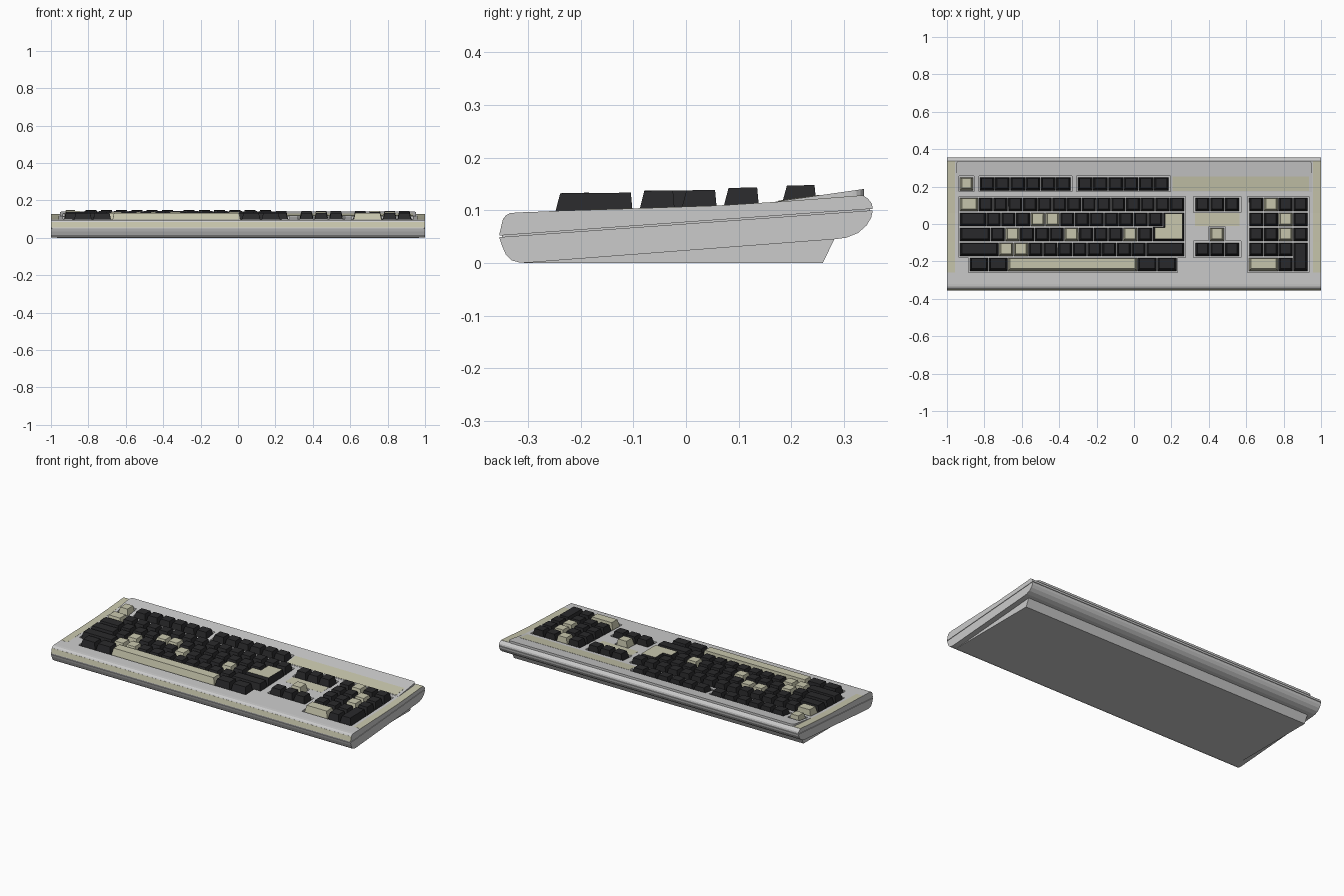
import bpy, bmesh, math

if "Cube" in bpy.data.objects:
    bpy.data.objects.remove(bpy.data.objects["Cube"])


def material(name, rgb):
    m = bpy.data.materials.new(name)
    m.diffuse_color = (*rgb, 1)
    m.use_nodes = True
    m.node_tree.nodes["Principled BSDF"].inputs["Base Color"].default_value = m.diffuse_color
    return m


BEIGE = material("beige", (0.58, 0.57, 0.42))
DARK = material("charcoal", (0.022, 0.022, 0.024))


def finish(name, bm, *mats):
    bmesh.ops.recalc_face_normals(bm, faces=bm.faces)
    me = bpy.data.meshes.new(name)
    bm.to_mesh(me)
    bm.free()
    ob = bpy.data.objects.new(name, me)
    bpy.context.collection.objects.link(ob)
    for m in mats:
        me.materials.append(m)
    return ob


def loft(bm, low, high):
    """Closed solid between two matching loops of points."""
    a = [bm.verts.new(p) for p in low]
    b = [bm.verts.new(p) for p in high]
    n = len(a)
    faces = [bm.faces.new(a), bm.faces.new(b)]
    for i in range(n):
        faces.append(bm.faces.new((a[i], a[(i + 1) % n], b[(i + 1) % n], b[i])))
    return faces


def extrude_x(name, profile, x0, x1, *mats):
    bm = bmesh.new()
    loft(bm, [(x0, y, z) for y, z in profile], [(x1, y, z) for y, z in profile])
    return finish(name, bm, *mats)


TOP = [(-0.32, 0.096), (-0.26, 0.098), (-0.1, 0.103), (0.06, 0.1085), (0.18, 0.116), (0.337, 0.128)]


def top_z(y):
    for (y0, z0), (y1, z1) in zip(TOP, TOP[1:]):
        if y <= y1:
            return z0 + (z1 - z0) * (y - y0) / (y1 - y0)
    return TOP[-1][1]


# Case halves, seam core and underside foot
lower_case = extrude_x("lower_case", [
    (-0.355, 0.049), (-0.350, 0.033), (-0.342, 0.015), (-0.332, 0.005), (-0.315, 0.0005),
    (-0.295, 0.001), (0.282, 0.045), (0.305, 0.048), (0.327, 0.057), (0.343, 0.071),
    (0.352, 0.086), (0.355, 0.100)], -1, 1)
upper_case = extrude_x("upper_case", [
    (-0.355, 0.052), (-0.347, 0.084), (-0.343, 0.090), (-0.335, 0.0945), *TOP,
    (0.346, 0.122), (0.353, 0.113), (0.355, 0.103)], -1, 1)
extrude_x("seam_core", [(-0.35, 0.046), (-0.35, 0.056), (0.35, 0.107), (0.35, 0.096)], -0.995, 0.995)
extrude_x("underside_foot", [(-0.312, 0), (0.26, 0), (0.283, 0.047), (0.0, 0.03)], -0.967, 0.967)

# Raised rear panel: a wedge with rounded rear corners
bm = bmesh.new()
R = 0.022
plan = [(-0.953, 0.17), (0.953, 0.17)]
for cx, a0 in ((0.953 - R, 0), (-0.953 + R, 90)):
    for k in range(5):
        a = math.radians(a0 + k * 22.5)
        plan.append((cx + R * math.cos(a), 0.338 - R + R * math.sin(a)))
loft(bm, [(x, y, top_z(y) - 0.006) for x, y in plan],
     [(x, y, 0.1165 + (y - 0.17) * 0.1429) for x, y in plan])
rear_panel = finish("rear_panel", bm)

# Shallow wells that the key clusters sit in
WELLS = [(-0.936, 0.276, -0.178, 0.147), (-0.886, 0.232, -0.258, -0.17),
         (0.319, 0.571, 0.062, 0.147), (0.319, 0.571, -0.178, -0.092), (0.397, 0.489, -0.10, -0.015),
         (0.606, 0.936, -0.258, 0.147),
         (-0.936, -0.856, 0.174, 0.257), (-0.83, -0.332, 0.174, 0.257), (-0.308, 0.196, 0.174, 0.257)]
bm = bmesh.new()
for x0, x1, y0, y1 in WELLS:
    plan = [(x0, y0), (x1, y0), (x1, y1), (x0, y1)]
    loft(bm, [(x, y, top_z(y) - 0.012) for x, y in plan], [(x, y, 0.2) for x, y in plan])
cutter = finish("well_cutter", bm)
cutter.hide_render = True
cutter.hide_set(True)
cutter.display_type = 'WIRE'
for ob in (upper_case, rear_panel):
    m = ob.modifiers.new("wells", 'BOOLEAN')
    m.operation = 'DIFFERENCE'
    m.solver = 'EXACT'
    m.use_self = True
    m.object = cutter

# Beige trim: side rims, front lip, indicator strip, navigation plate
for side, s in (("left", -1), ("right", 1)):
    pts = [p for p in TOP[1:]]
    extrude_x(side + "_rim", [(y, z + 0.0006) for y, z in pts] + [(y, z - 0.002) for y, z in reversed(pts)],
              s * 0.956, s * 1.0, BEIGE)
extrude_x("front_lip", [(-0.3545, 0.056), (-0.3477, 0.084), (-0.346, 0.084), (-0.352, 0.056)], -1, 1, BEIGE)
extrude_x("indicator_strip", [(0.176, 0.112), (0.176, 0.1185), (0.254, 0.1295), (0.254, 0.115)],
          0.205, 0.935, BEIGE)
extrude_x("navigation_plate", [(-0.012, top_z(-0.012) - 0.002), (-0.012, top_z(-0.012) + 0.0005),
                               (0.058, top_z(0.058) + 0.0005), (0.058, top_z(0.058) - 0.002)],
          0.325, 0.565, BEIGE)

# Keys
U = 0.0787
G = 0.0018
ROW_Y = [0.105, 0.025, -0.055, -0.135, -0.215]
ROW_TOP = [0.143, 0.1385, 0.1375, 0.133, 0.133]
dark_keys, light_keys = bmesh.new(), bmesh.new()


def key(x0, x1, y0, y1, zt, light=False):
    x0, x1, y0, y1 = x0 + G, x1 - G, y0 + G, y1 - G
    low = [(x, y, top_z(y) - 0.013) for x, y in ((x0, y0), (x1, y0), (x1, y1), (x0, y1))]
    a, f, b = 0.010, 0.012, 0.004
    high = [(x0 + a, y0 + f, zt - 0.0006), (x1 - a, y0 + f, zt - 0.0006),
            (x1 - a, y1 - b, zt + 0.0006), (x0 + a, y1 - b, zt + 0.0006)]
    loft(light_keys if light else dark_keys, low, high)


def row(r, edges, lights=()):
    for i, (x0, x1) in enumerate(zip(edges, edges[1:])):
        key(x0, x1, ROW_Y[r] - 0.038, ROW_Y[r] + 0.036, ROW_TOP[r], i in lights)


def run(start, count, pitch=U):
    return [start + i * pitch for i in range(count + 1)]


# Main block, staggered
L, E = -0.932, 0.27
row(0, [L] + run(-0.832, 14), (0,))
row(1, [L] + run(-0.79, 12), (4, 5))
row(2, [L] + run(-0.768, 11), (2, 6, 10))
row(3, [L] + run(-0.723, 10) + [E], (1, 2))
row(4, [-0.88, -0.778, -0.675, 0.017, 0.123, 0.228], (2,))

# Function row
for x0, n, light in ((L, 1, True), (-0.826, 6, False), (-0.302, 6, False)):
    for i in range(n):
        p = 0.0815
        w = 0.072 if light else p
        key(x0 + i * p, x0 + i * p + w, 0.178, 0.25, 0.1475, light)

# Navigation cluster
row(0, run(0.327, 3))
row(2, run(0.404, 1), (0,))
row(3, run(0.327, 3))

# Number pad
N = 0.614
row(0, run(N, 4), (1,))
row(1, run(N, 4), (2,))
row(2, run(N, 4), (2,))
row(3, run(N, 3))
row(4, [N, N + 2 * U, N + 3 * U], (0,))
key(N + 3 * U, N + 4 * U, -0.253, -0.099, 0.133)

finish("dark_keys", dark_keys, DARK)
finish("light_keys", light_keys, BEIGE)

# L-shaped return key: dark sides, light top
bm = bmesh.new()
outer = [(0.101, -0.091), (0.268, -0.091), (0.268, 0.059), (0.157, 0.059), (0.157, -0.015), (0.101, -0.015)]
inner = [(0.112, -0.079), (0.258, -0.079), (0.258, 0.055), (0.167, 0.055), (0.167, -0.019), (0.112, -0.019)]
faces = loft(bm, [(x, y, top_z(y) - 0.013) for x, y in outer], [(x, y, 0.138) for x, y in inner])
faces[1].material_index = 1
finish("return_key", bm, DARK, BEIGE)
